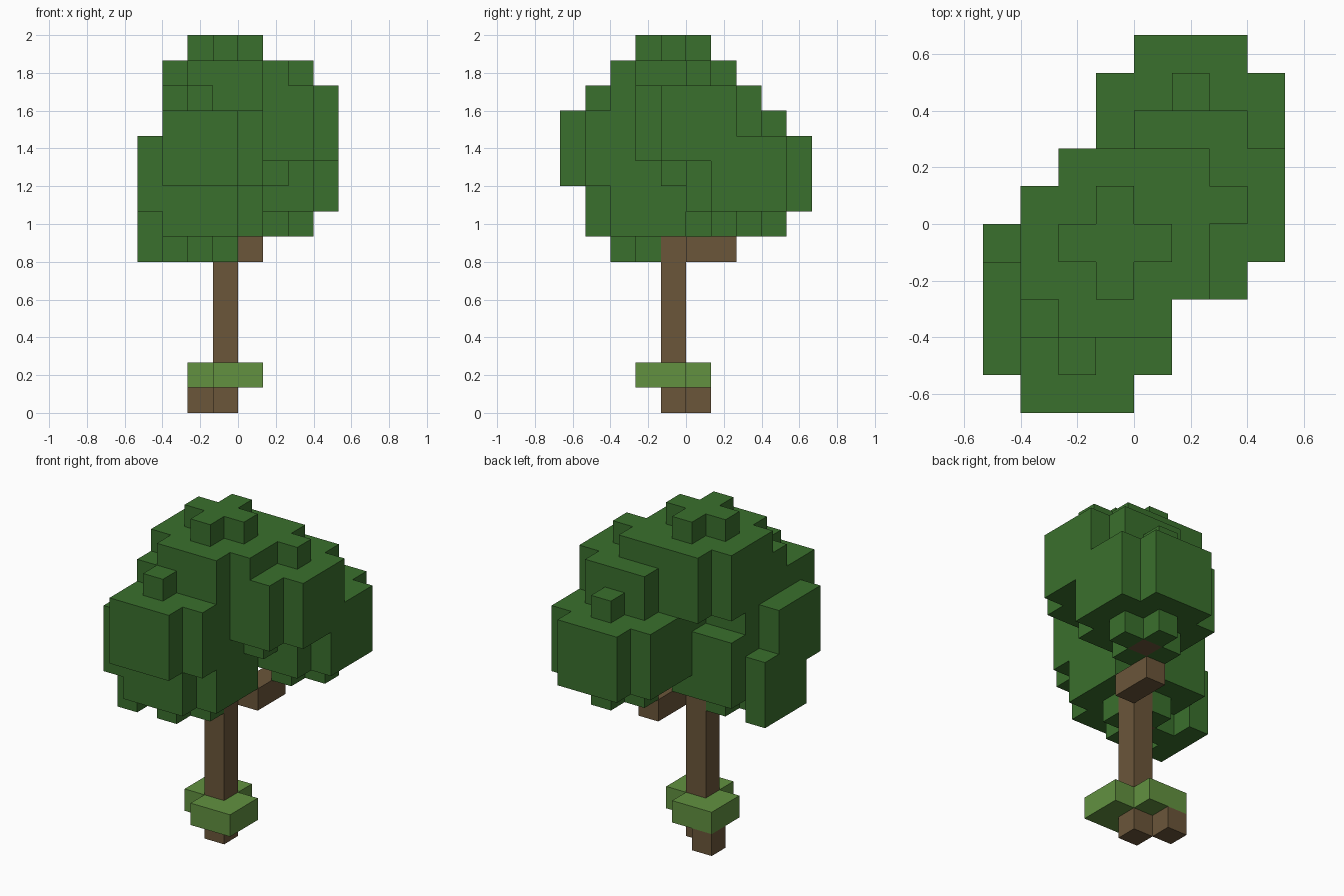
import bpy
import bmesh
from mathutils import Vector

UNIT = 2 / 15  # edge of one block

if "Cube" in bpy.data.objects:
    bpy.data.objects.remove(bpy.data.objects["Cube"], do_unlink=True)


def make_material(name, color):
    mat = bpy.data.materials.new(name)
    mat.use_nodes = True
    mat.diffuse_color = color
    bsdf = next(n for n in mat.node_tree.nodes if n.type == "BSDF_PRINCIPLED")
    bsdf.inputs["Base Color"].default_value = color
    bsdf.inputs["Roughness"].default_value = 0.9
    return mat


def box(low, high):
    """Block cells from low up to, but not including, high."""
    return {(x, y, z)
            for x in range(low[0], high[0])
            for y in range(low[1], high[1])
            for z in range(low[2], high[2])}


def leaf_ball(cx, cy, cz):
    """Three wide layers without corners, capped by a plus above and below."""
    cells = set()
    for dz in range(-2, 3):
        radius = 2 if abs(dz) == 2 else 3
        for dx in range(-2, 3):
            for dy in range(-2, 3):
                if (abs(dx) + 0.5) ** 2 + (abs(dy) + 0.5) ** 2 <= radius ** 2:
                    cells.add((cx + dx, cy + dy, cz + dz))
    return cells


def cell_face(cell, axis, side):
    """Corners of one side of a block, wound outwards."""
    a, b = (axis + 1) % 3, (axis + 2) % 3
    corners = []
    for u, v in ((0, 0), (1, 0), (1, 1), (0, 1)):
        p = Vector(cell)
        p[axis] += side
        p[a] += u
        p[b] += v
        corners.append(p * UNIT)
    return corners if side else corners[::-1]


def build_blocks(name, cells, solid, mat):
    """Skin the blocks, leaving out sides that touch any solid block."""
    bm = bmesh.new()
    for cell in sorted(cells):
        for axis in range(3):
            for side in (0, 1):
                neighbour = list(cell)
                neighbour[axis] += 1 if side else -1
                if tuple(neighbour) not in solid:
                    bm.faces.new([bm.verts.new(p) for p in cell_face(cell, axis, side)])
    bmesh.ops.remove_doubles(bm, verts=bm.verts, dist=UNIT / 100)
    # Join level neighbours into large flat faces
    bmesh.ops.dissolve_limit(bm, angle_limit=0.01, verts=bm.verts, edges=bm.edges)
    mesh = bpy.data.meshes.new(name)
    bm.to_mesh(mesh)
    bm.free()
    mesh.materials.append(mat)
    obj = bpy.data.objects.new(name, mesh)
    bpy.context.collection.objects.link(obj)


leaf_green = make_material("leaf green", (0.042, 0.162, 0.026, 1))
bark_brown = make_material("bark brown", (0.147, 0.093, 0.042, 1))
grass_green = make_material("grass green", (0.122, 0.283, 0.051, 1))

# Trunk, root and branches
trunk = box((-1, -1, 0), (0, 0, 13))
root = {(-2, 0, 0)}
back_branch = box((0, 0, 6), (1, 2, 7)) | {(1, 2, 7)}
front_branch = {(-2, -2, 6)}
wood = trunk | root | back_branch | front_branch

# Undergrowth: two overlapping square pads around the trunk
undergrowth = (box((-1, -2, 1), (1, 0, 2)) | box((-2, -1, 1), (0, 1, 2))) - wood

# Crown: five leaf balls, the outermost side sagging by one block
crown = set()
for centre in ((-1, -1, 12), (1, 0, 11), (1, 2, 9), (-2, -3, 10), (-2, -2, 8)):
    crown |= leaf_ball(*centre)
crown = {(x, y, z - 1) if x == -4 else (x, y, z) for x, y, z in crown} - wood

everything = wood | undergrowth | crown
build_blocks("trunk", trunk, everything, bark_brown)
build_blocks("root", root, everything, bark_brown)
build_blocks("back_branch", back_branch, everything, bark_brown)
build_blocks("front_branch", front_branch, everything, bark_brown)
build_blocks("undergrowth", undergrowth, everything, grass_green)
build_blocks("leaf_crown", crown, everything, leaf_green)
